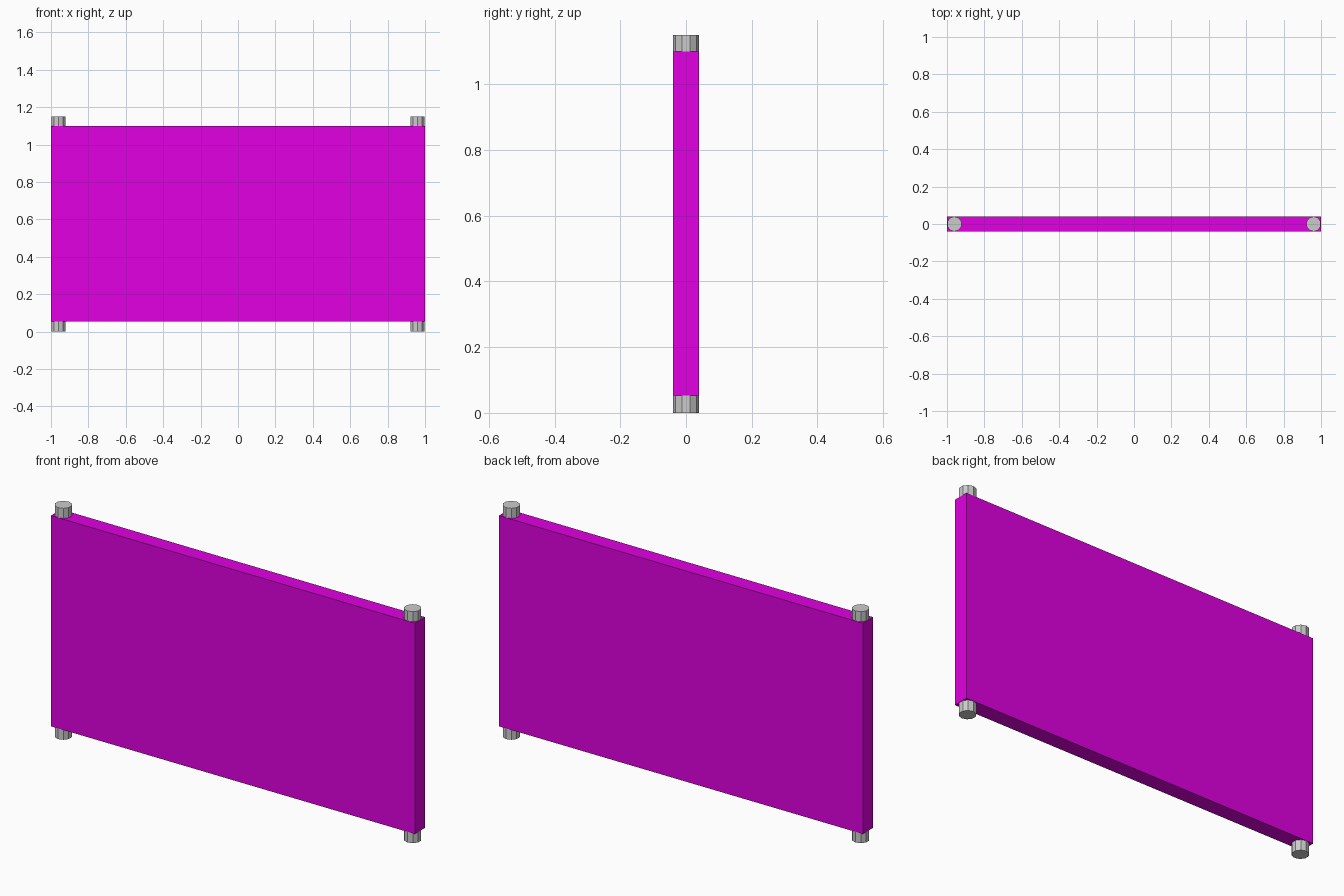
import bpy

if "Cube" in bpy.data.objects:
    bpy.data.objects.remove(bpy.data.objects["Cube"])

PANEL_BOTTOM, PANEL_TOP = 0.053, 1.10
POST_HEIGHT, POST_RADIUS, SIDES = 1.15, 0.04, 10


def material(name, rgb):
    m = bpy.data.materials.new(name)
    m.diffuse_color = (*rgb, 1)
    m.use_nodes = True
    m.node_tree.nodes["Principled BSDF"].inputs["Base Color"].default_value = m.diffuse_color
    return m


# Flat panel between the posts
bpy.ops.mesh.primitive_cube_add(size=1, location=(0, 0, (PANEL_BOTTOM + PANEL_TOP) / 2))
panel = bpy.context.object
panel.name = "panel"
panel.scale = (2, 2 * POST_RADIUS, PANEL_TOP - PANEL_BOTTOM)
bpy.ops.object.transform_apply(location=False, rotation=False, scale=True)
panel.data.materials.append(material("magenta", (0.75, 0.0, 0.75)))

# Round posts running through both ends of the panel
for side, x in (("left", -0.96), ("right", 0.96)):
    bpy.ops.mesh.primitive_cylinder_add(vertices=SIDES, radius=POST_RADIUS, depth=POST_HEIGHT,
                                        location=(x, 0, POST_HEIGHT / 2))
    bpy.context.object.name = side + "_post"
